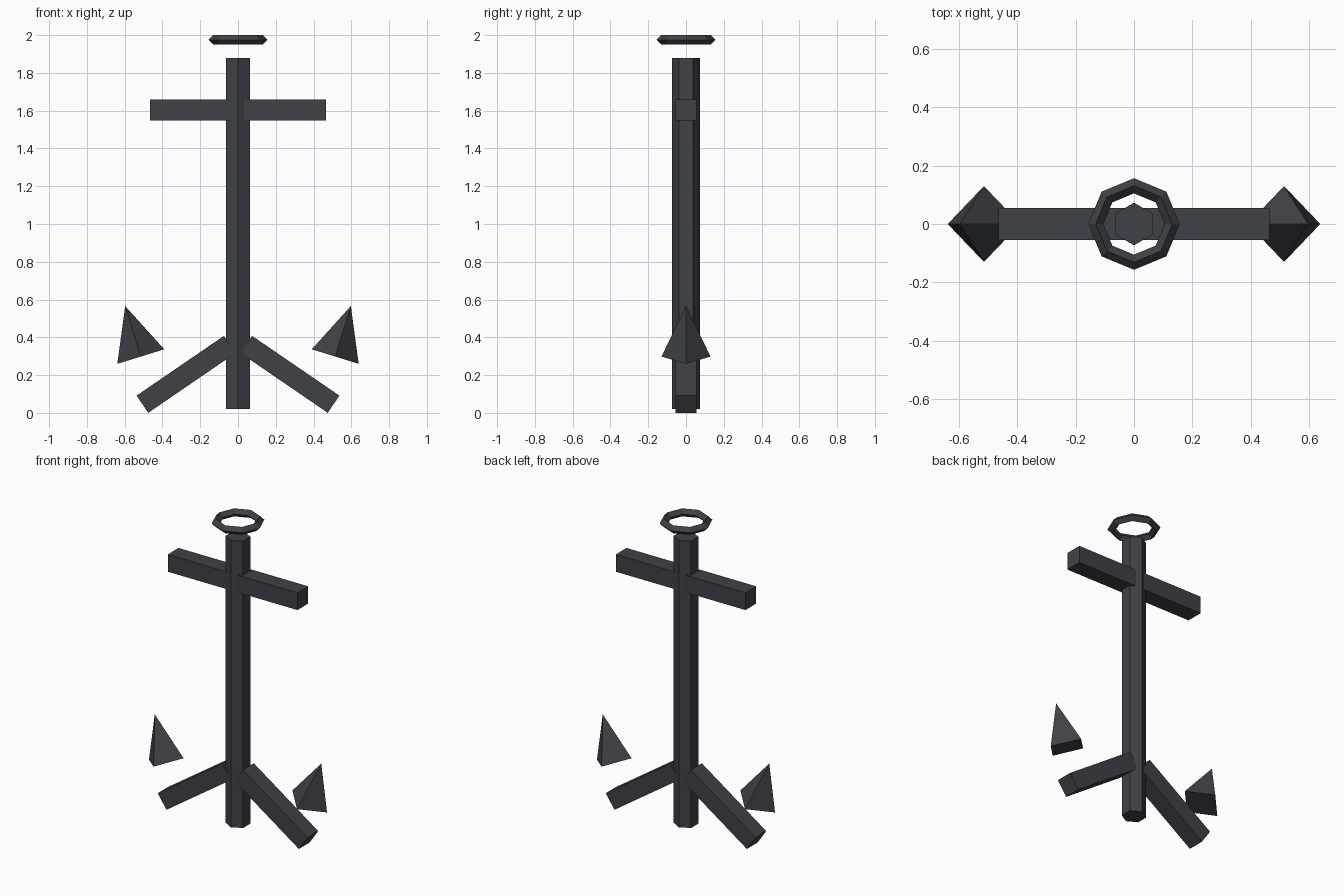
import bpy, bmesh, math
from mathutils import Matrix, Vector

if "Cube" in bpy.data.objects:
    bpy.data.objects.remove(bpy.data.objects["Cube"])

iron = bpy.data.materials.new("dark_iron")
iron.diffuse_color = (0.05, 0.053, 0.065, 1)
iron.use_nodes = True
iron.node_tree.nodes["Principled BSDF"].inputs["Base Color"].default_value = iron.diffuse_color


def add_object(name, bm):
    bmesh.ops.recalc_face_normals(bm, faces=bm.faces)
    mesh = bpy.data.meshes.new(name)
    bm.to_mesh(mesh)
    bm.free()
    mesh.materials.append(iron)
    obj = bpy.data.objects.new(name, mesh)
    bpy.context.collection.objects.link(obj)
    return obj


def box(name, size, loc, tilt=0):
    bm = bmesh.new()
    bmesh.ops.create_cube(bm, size=1, matrix=Matrix.Diagonal((*size, 1)))
    obj = add_object(name, bm)
    obj.location = loc
    obj.rotation_euler.y = tilt
    return obj


def cone(name, sides, r1, r2, depth, loc, tilt=0, turn=0):
    bm = bmesh.new()
    bmesh.ops.create_cone(bm, cap_ends=True, segments=sides, radius1=r1, radius2=r2,
                          depth=depth, matrix=Matrix.Rotation(turn, 4, 'Z'))
    bmesh.ops.remove_doubles(bm, verts=bm.verts, dist=1e-5)
    obj = add_object(name, bm)
    obj.location = loc
    obj.rotation_euler.y = tilt
    return obj


# Hexagonal shank with corners facing front and back
shank = cone("shank", 6, 0.073, 0.073, 1.86, (0, 0, 0.95))
for i, v in enumerate(shank.data.vertices):
    a = math.pi / 2 + (i // 2) * math.pi / 3
    v.co.x, v.co.y = 0.073 * math.cos(a), 0.073 * math.sin(a)

# Crossbar
box("stock", (0.93, 0.11, 0.112), (0, 0, 1.603))

# Sloping arms and four-sided pointed flukes, left and right
for side, s in (("left", -1), ("right", 1)):
    box(side + "_arm", (0.56, 0.11, 0.11), (s * 0.275, 0, 0.204), s * 0.6)
    cone(side + "_fluke", 4, 0.13, 0, 0.28, (s * 0.556, 0, 0.432), s * 0.3)

# Flat-lying eight-sided ring with a diamond cross-section
bm = bmesh.new()
rings = []
for i in range(8):
    a = i * math.pi / 4
    out = Vector((math.cos(a), math.sin(a), 0))
    rings.append([bm.verts.new(out * (0.131 + 0.026 * dx) + Vector((0, 0, 0.026 * dz)))
                  for dx, dz in ((1, 0), (0, 1), (-1, 0), (0, -1))])
for i in range(8):
    p, q = rings[i], rings[(i + 1) % 8]
    for j in range(4):
        k = (j + 1) % 4
        bm.faces.new((p[j], q[j], q[k], p[k]))
add_object("ring", bm).location.z = 1.975
